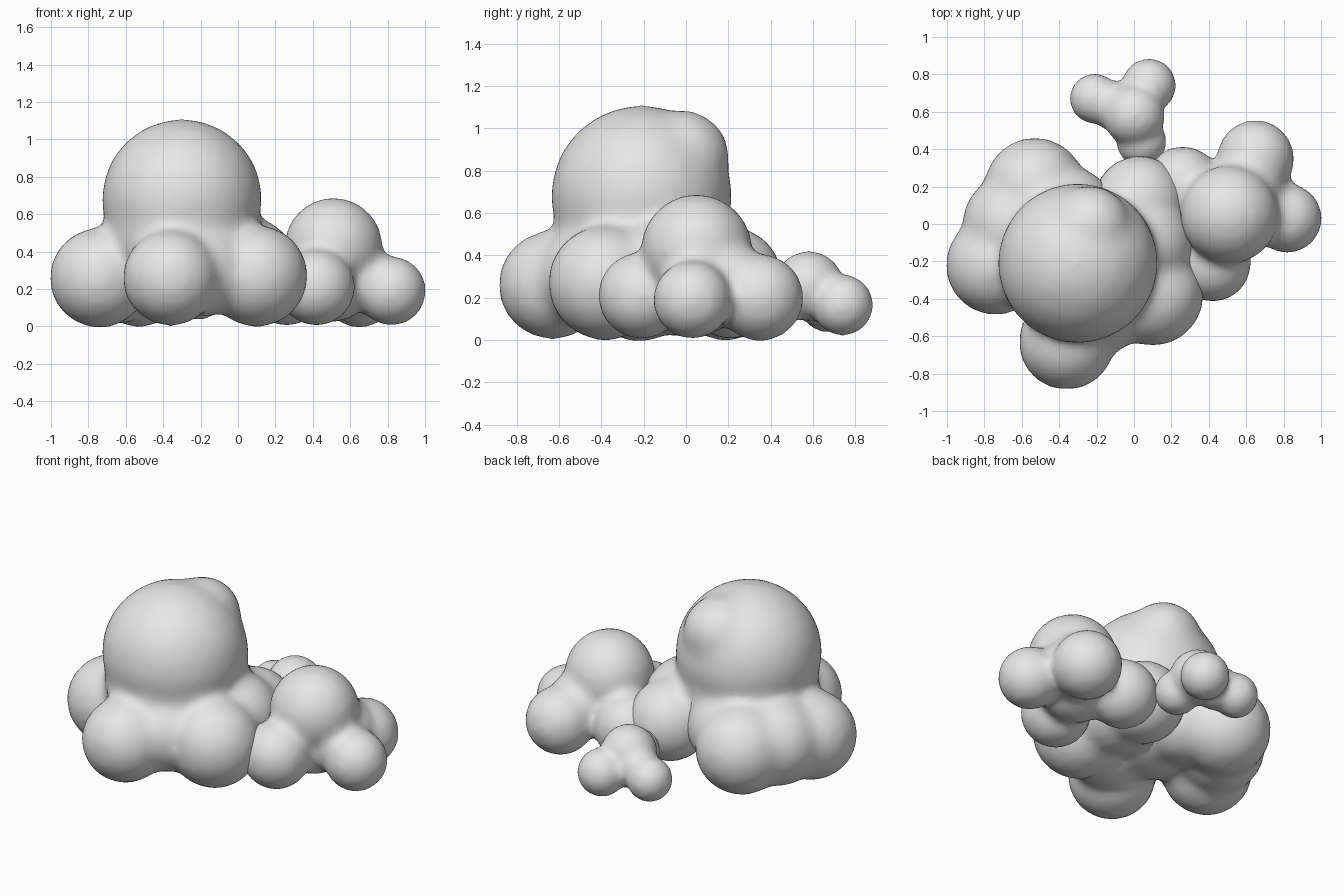
import bpy
from mathutils import Matrix, Vector
import bmesh

cube = bpy.data.objects.get("Cube")
if cube:
    bpy.data.objects.remove(cube, do_unlink=True)

grey = bpy.data.materials.new("soft grey")
grey.use_nodes = True
grey.diffuse_color = (0.8, 0.8, 0.8, 1)
grey.node_tree.nodes["Principled BSDF"].inputs["Base Color"].default_value = (0.8, 0.8, 0.8, 1)


def puff(name, balls, voxel, rounds):
    """Fuse overlapping balls (x, y, z, radius) into one soft mass."""
    bm = bmesh.new()
    for x, y, z, r in balls:
        bmesh.ops.create_icosphere(bm, subdivisions=3, radius=r * 1.04,
                                   matrix=Matrix.Translation(Vector((x, y, z))))
    mesh = bpy.data.meshes.new(name)
    bm.to_mesh(mesh)
    bm.free()
    mesh.materials.append(grey)
    obj = bpy.data.objects.new(name, mesh)
    bpy.context.collection.objects.link(obj)
    remesh = obj.modifiers.new("fuse", "REMESH")
    remesh.mode = "VOXEL"
    remesh.voxel_size = voxel
    remesh.use_smooth_shade = True
    soften = obj.modifiers.new("soften", "SMOOTH")
    soften.factor = 0.5
    soften.iterations = rounds
    return obj


# Tall dome, widened downwards, with a bulge high at the back
dome = [(-0.3, -0.21, 0.68, 0.415), (-0.3, -0.21, 0.5, 0.4), (-0.24, -0.02, 0.86, 0.22)]

# Main mass: dome with its front lobes and the lobe behind
puff("front_puff", dome + [
    (-0.36, -0.63, 0.26, 0.25),
    (-0.18, -0.45, 0.3, 0.24),
    (0.1, -0.38, 0.27, 0.265),
    (0.05, -0.1, 0.32, 0.26),
    (0.03, 0.12, 0.28, 0.24),
], 0.03, 12)

# Lobes on the right and back of the dome
puff("side_puff", dome + [
    (-0.74, -0.22, 0.26, 0.26),
    (-0.65, 0.0, 0.28, 0.26),
    (-0.53, 0.19, 0.27, 0.265),
    (-0.35, 0.05, 0.32, 0.25),
], 0.03, 12)

# Smaller mass on the left
puff("left_puff", [
    (0.51, 0.05, 0.425, 0.255),
    (0.5, 0.06, 0.25, 0.22),
    (0.65, 0.35, 0.2, 0.2),
    (0.6, 0.2, 0.26, 0.2),
    (0.82, 0.03, 0.19, 0.18),
    (0.68, 0.05, 0.25, 0.17),
    (0.42, -0.21, 0.21, 0.2),
    (0.26, 0.21, 0.21, 0.2),
], 0.025, 10)

# Smallest mass at the back, with a neck towards the dome
puff("back_puff", [
    (0.0, 0.58, 0.255, 0.16),
    (-0.21, 0.67, 0.17, 0.13),
    (-0.1, 0.63, 0.2, 0.13),
    (0.08, 0.74, 0.165, 0.14),
    (0.04, 0.44, 0.2, 0.13),
], 0.02, 8)
